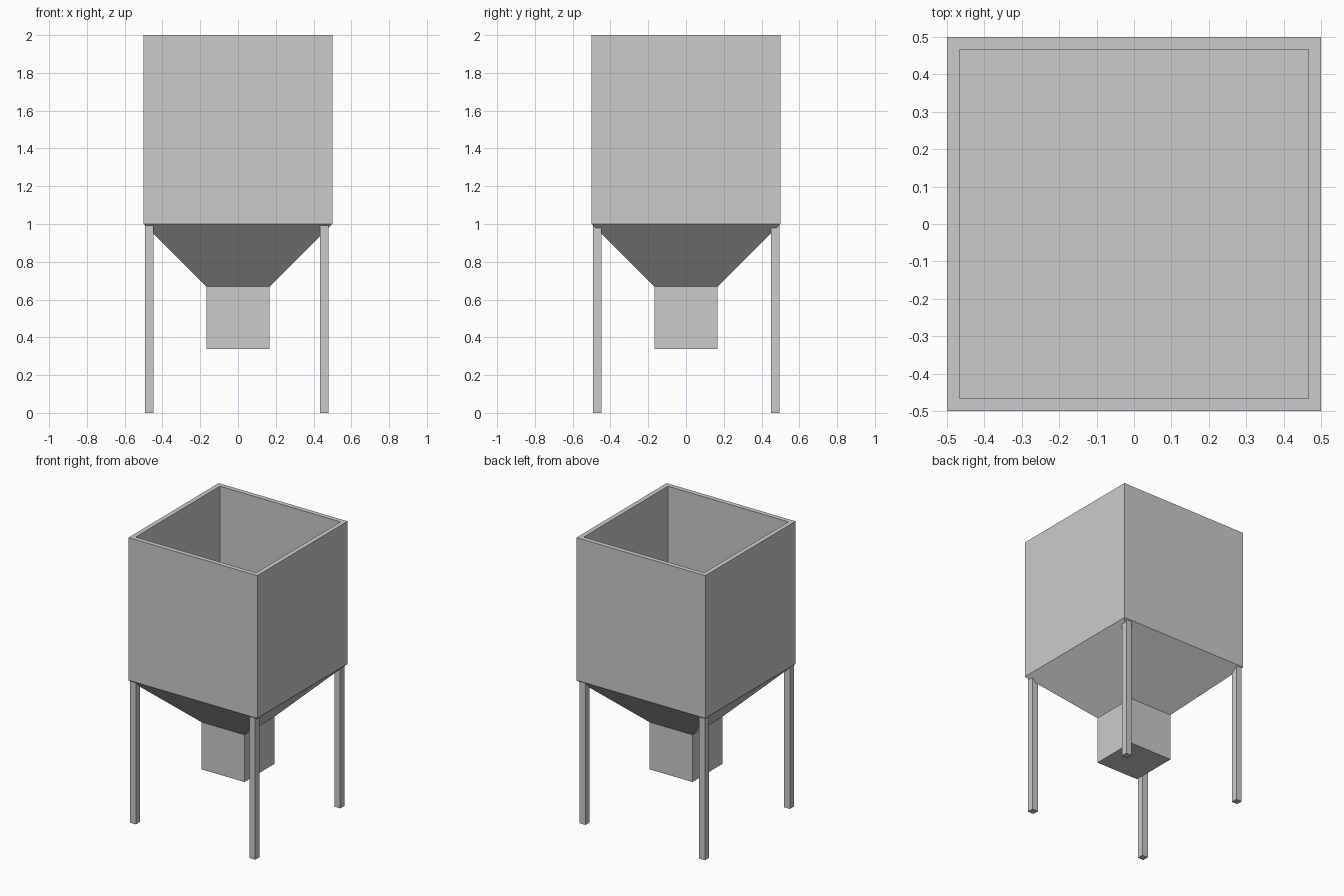
import bpy
import bmesh

if "Cube" in bpy.data.objects:
    bpy.data.objects.remove(bpy.data.objects["Cube"])


def make_object(name, bm):
    bmesh.ops.recalc_face_normals(bm, faces=bm.faces)
    mesh = bpy.data.meshes.new(name)
    bm.to_mesh(mesh)
    bm.free()
    obj = bpy.data.objects.new(name, mesh)
    bpy.context.collection.objects.link(obj)
    return obj


def square_loft(name, sections):
    """Closed skin through square sections given as (half width, z)."""
    bm = bmesh.new()
    rings = [[bm.verts.new((sx * h, sy * h, z))
              for sx, sy in ((-1, -1), (1, -1), (1, 1), (-1, 1))]
             for h, z in sections]
    for a, b in zip(rings, rings[1:]):
        for i in range(4):
            j = (i + 1) % 4
            bm.faces.new((a[i], a[j], b[j], b[i]))
    bm.faces.new(rings[0])
    bm.faces.new(rings[-1])
    return make_object(name, bm)


def box(name, x0, x1, y0, y1, z0, z1):
    bm = bmesh.new()
    bmesh.ops.create_cube(bm, size=1)
    for v in bm.verts:
        v.co.x = x1 if v.co.x > 0 else x0
        v.co.y = y1 if v.co.y > 0 else y0
        v.co.z = z1 if v.co.z > 0 else z0
    return make_object(name, bm)


# Hopper: outlet spout, sloped funnel, square bin, rim and recessed interior
square_loft("hopper", [
    (0.167, 0.337), (0.167, 0.668), (0.5, 1.0), (0.5, 2.0),
    (0.467, 2.0), (0.467, 1.03),
])

# Four square legs, tops buried in the funnel; the right pair sits slightly inward
for side, x0 in (("left", -0.492), ("right", 0.434)):
    for end, y0 in (("front", -0.493), ("back", 0.449)):
        box(f"{end}_{side}_leg", x0, x0 + 0.045, y0, y0 + 0.045, 0.0, 1.0)
